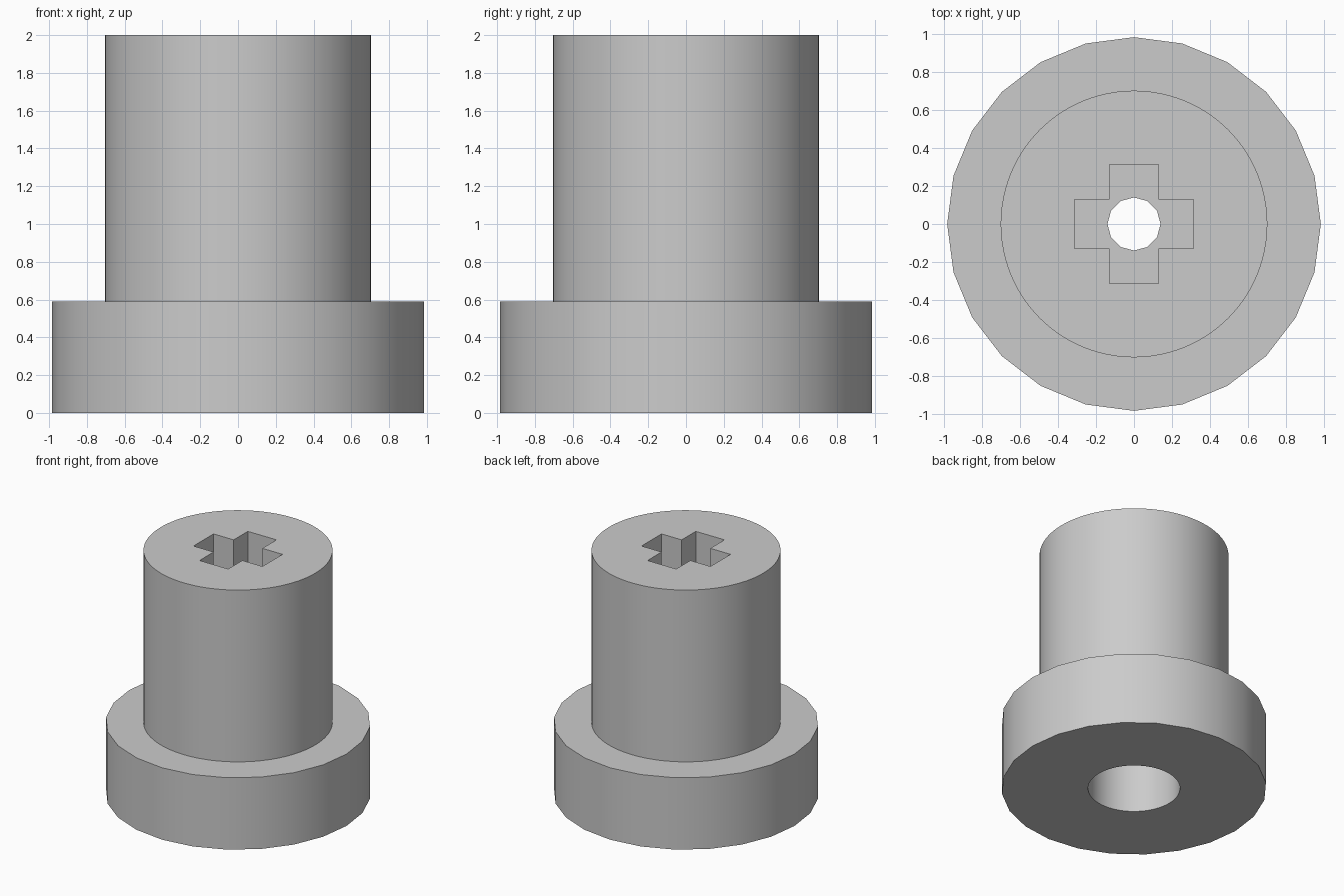
import bpy
import bmesh
from math import radians
from mathutils import Matrix

cube = bpy.data.objects.get("Cube")
if cube:
    bpy.data.objects.remove(cube, do_unlink=True)

FLANGE_TOP = 0.59
TOP = 2.0

grey = bpy.data.materials.new("plain grey")
grey.use_nodes = True
grey.diffuse_color = (0.6, 0.6, 0.6, 1)
grey.node_tree.nodes["Principled BSDF"].inputs["Base Color"].default_value = (0.6, 0.6, 0.6, 1)


def finish(name, bm):
    mesh = bpy.data.meshes.new(name)
    bm.to_mesh(mesh)
    bm.free()
    obj = bpy.data.objects.new(name, mesh)
    bpy.context.collection.objects.link(obj)
    mesh.materials.append(grey)
    return obj


def cylinder(name, radius, bottom, top, sides):
    bm = bmesh.new()
    bmesh.ops.create_cone(bm, cap_ends=True, segments=sides, radius1=radius,
                          radius2=radius, depth=top - bottom,
                          matrix=Matrix.Translation((0, 0, (bottom + top) / 2)))
    return finish(name, bm)


def cross_prism(name, reach, half, bottom, top):
    # One arm's three corners, turned four times to make the cross outline
    bm = bmesh.new()
    corners = []
    for turn in range(4):
        rot = Matrix.Rotation(radians(90 * turn), 3, "Z")
        for x, y in ((reach, -half), (reach, half), (half, half)):
            corners.append(bm.verts.new(rot @ Matrix.Translation((x, y, bottom)).translation))
    face = bm.faces.new(corners)
    extruded = bmesh.ops.extrude_face_region(bm, geom=[face])["geom"]
    bmesh.ops.translate(bm, vec=(0, 0, top - bottom),
                        verts=[v for v in extruded if isinstance(v, bmesh.types.BMVert)])
    bmesh.ops.recalc_face_normals(bm, faces=bm.faces)
    return finish(name, bm)


def combine(target, tool, operation):
    mod = target.modifiers.new(tool.name, "BOOLEAN")
    mod.operation = operation
    mod.solver = "EXACT"
    mod.object = tool
    bpy.ops.object.select_all(action="DESELECT")
    bpy.context.view_layer.objects.active = target
    target.select_set(True)
    bpy.ops.object.modifier_apply(modifier=mod.name)
    bpy.data.objects.remove(tool, do_unlink=True)


# Wide flange with the round shaft standing on it
body = cylinder("flanged_shaft", 0.985, 0, FLANGE_TOP, 24)
combine(body, cylinder("shaft", 0.703, FLANGE_TOP - 0.1, TOP, 96), "UNION")

# Round pocket below, cross socket above, narrow hole joining them
combine(body, cylinder("bottom_pocket", 0.342, -0.1, 0.45, 64), "DIFFERENCE")
combine(body, cross_prism("cross_socket", 0.313, 0.13, 0.8, TOP + 0.1), "DIFFERENCE")
combine(body, cylinder("screw_hole", 0.14, 0.35, 0.9, 12), "DIFFERENCE")

bpy.ops.object.select_all(action="DESELECT")
body.select_set(True)
bpy.context.view_layer.objects.active = body
bpy.ops.object.shade_smooth_by_angle(angle=radians(32))
